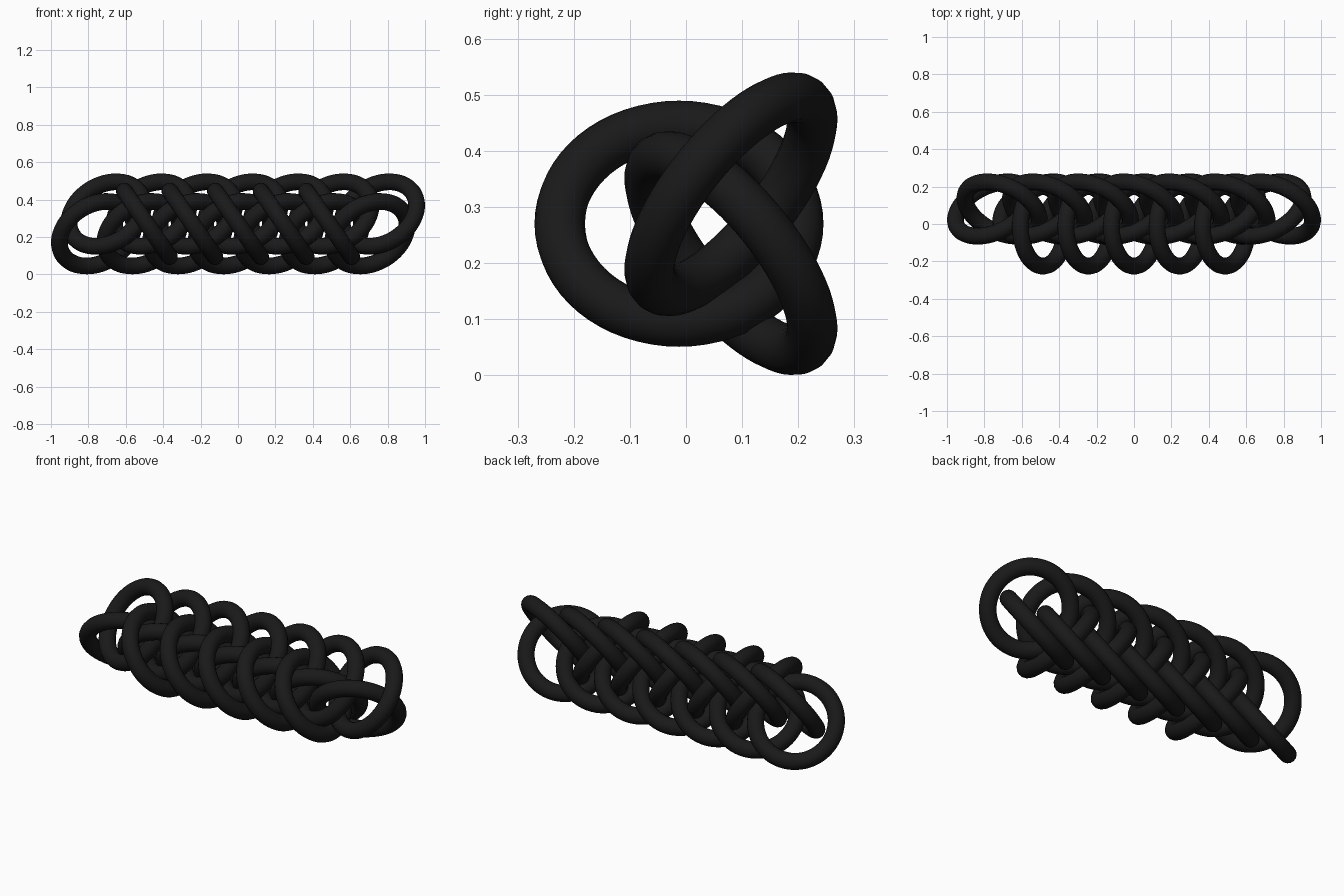
import bpy
from mathutils import Vector

if "Cube" in bpy.data.objects:
    bpy.data.objects.remove(bpy.data.objects["Cube"])

R, TUBE = 0.2125, 0.045   # ring radius and wire radius
STEP = 0.2435             # spacing along the chain
MID_Z = 0.27

black = bpy.data.materials.new("black_metal")
black.diffuse_color = (0.01, 0.01, 0.01, 1)
black.use_nodes = True
black.node_tree.nodes["Principled BSDF"].inputs["Base Color"].default_value = black.diffuse_color


def ring_row(name, count, first_x, y, z, normal):
    """Row of identical tilted rings along x."""
    rot = Vector(normal).to_track_quat('Z', 'Y').to_euler()
    for i in range(count):
        bpy.ops.mesh.primitive_torus_add(
            major_radius=R, minor_radius=TUBE,
            major_segments=64, minor_segments=16,
            location=(first_x + i * STEP, y, z), rotation=rot)
        ob = bpy.context.object
        ob.name = f"{name}_{i + 1}"
        ob.data.materials.append(black)
        bpy.ops.object.shade_smooth()


# Front row of linking rings, leaning back along the chain
ring_row("front_ring", 5, -2 * STEP, -0.0125, MID_Z, (0.824, 0, 0.567))

# Upper and lower rows: each is the other turned half round the y axis
ring_row("upper_ring", 7, 0.756 - 6 * STEP, 0.08, MID_Z + 0.0525, (-0.353, -0.731, 0.584))
ring_row("lower_ring", 7, -0.756, 0.08, MID_Z - 0.0525, (0.353, -0.731, -0.584))
